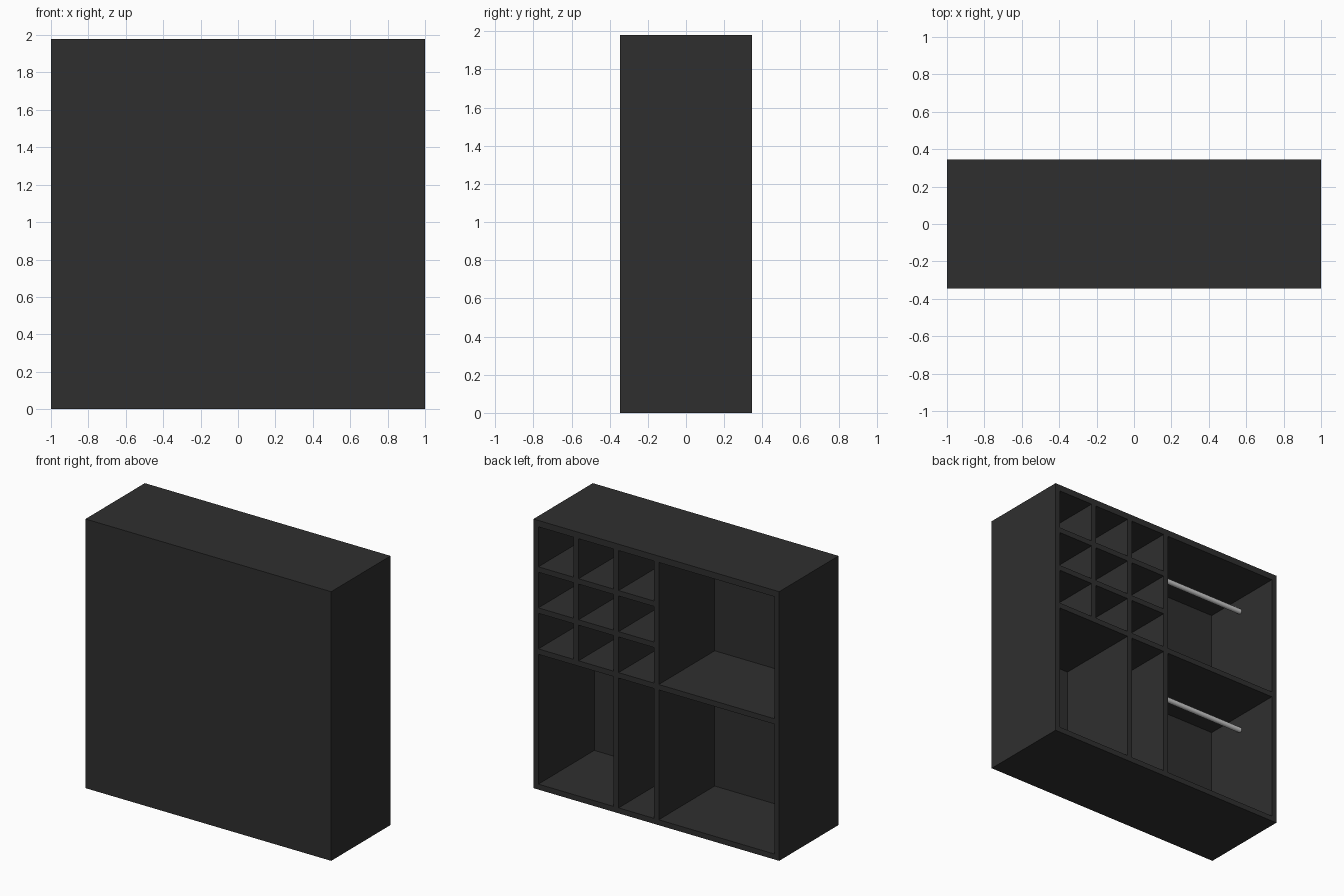
import bpy, math

if "Cube" in bpy.data.objects:
    bpy.data.objects.remove(bpy.data.objects["Cube"])

def mat(name, c):
    m = bpy.data.materials.new(name)
    m.diffuse_color = (*c, 1)
    m.use_nodes = True
    m.node_tree.nodes["Principled BSDF"].inputs["Base Color"].default_value = m.diffuse_color
    return m

BLACK = mat("black_laminate", (0.028, 0.028, 0.028))
METAL = mat("light_metal", (0.6, 0.6, 0.6))

T = 0.04                 # board thickness
H, D = 1.98, 0.345       # height, half depth
Y0 = -D + T              # inner face of the closed front panel

def board(name, x0, x1, z0, z1, y0=Y0, y1=D):
    bpy.ops.mesh.primitive_cube_add(size=1, location=((x0+x1)/2, (y0+y1)/2, (z0+z1)/2))
    o = bpy.context.object
    o.name = name
    o.scale = (x1-x0, y1-y0, z1-z0)
    bpy.ops.object.transform_apply(location=False, rotation=False, scale=True)
    o.data.materials.append(BLACK)

def rod(name, z, r, x0, x1):
    bpy.ops.mesh.primitive_cylinder_add(vertices=24, radius=r, depth=x1-x0,
        location=((x0+x1)/2, 0, z), rotation=(0, math.pi/2, 0))
    o = bpy.context.object
    o.name = name
    o.data.materials.append(METAL)
    bpy.ops.object.shade_smooth_by_angle()

# Outer case: closed front, open back
TOP = H - 0.047
board("front_panel", -1, 1, 0, H, -D, Y0)
board("left_side", -1, -1+T, 0, H)
board("right_side", 1-T, 1, 0, H)
board("top_panel", -1+T, 1-T, TOP, H)
board("bottom_panel", -1+T, 1-T, 0, T)

# Uprights: two full height, one only between the cubbies
MID = 1.035              # top of the middle shelf level
board("centre_divider", -0.02, 0.02, T, TOP)
board("column_divider", 0.307, 0.347, T, TOP)
board("cubby_divider", 0.633, 0.673, MID, TOP)

# Shelves
board("hanging_shelf", -1+T, -0.02, MID-T, MID)
for i in range(3):
    z = MID + 0.302*i
    board(f"narrow_shelf_{i}", 0.02, 0.307, z-T, z)
    if i == 0:
        board("wide_shelf", 0.347, 1-T, z-T, z)
    else:
        board(f"middle_cubby_shelf_{i}", 0.347, 0.633, z-T, z)
        board(f"outer_cubby_shelf_{i}", 0.673, 1-T, z-T, z)

# Clothes rails
for n, z in (("upper", 1.83), ("lower", 0.88)):
    rod(n + "_rail", z, 0.019, -1+T, -0.02)
